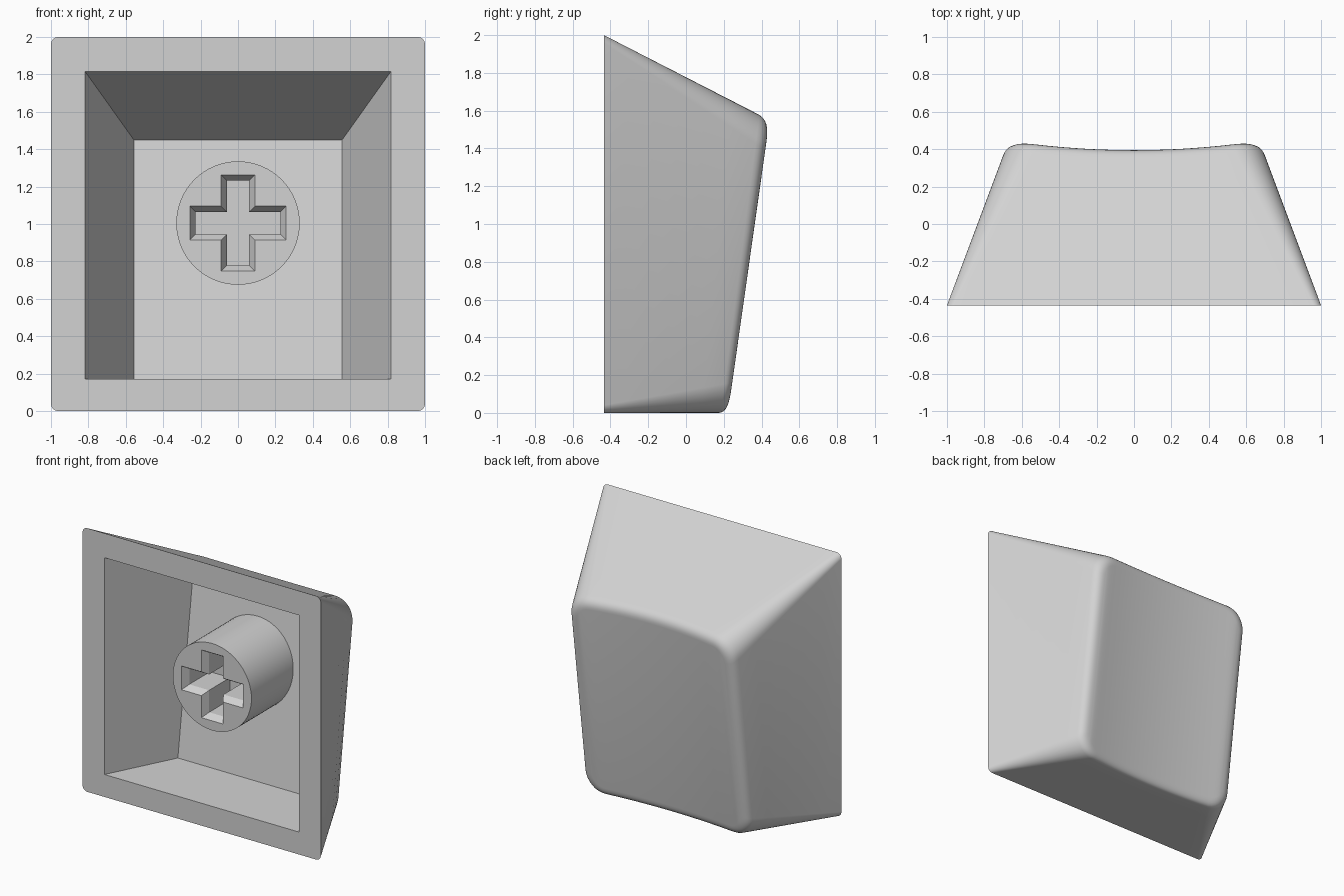
import bpy, bmesh
from math import cos, sin, pi
from mathutils import Vector

if "Cube" in bpy.data.objects:
    bpy.data.objects.remove(bpy.data.objects["Cube"], do_unlink=True)

GREY = (0.65, 0.65, 0.65, 1.0)
grey = bpy.data.materials.new("light_grey_plastic")
grey.use_nodes = True
grey.diffuse_color = GREY
grey.node_tree.nodes["Principled BSDF"].inputs["Base Color"].default_value = GREY

RIM_Y = -0.435       # open side of the cap
TOP_Z = 1.55         # upper edge of the touch surface
WALL_SLOPE = 0.518   # slope of the upper wall
FILLET = 0.06


def outline(half, low, high, radius, arc=8, cuts=16):
    """Rounded rectangle as (x, z) pairs; point i lies straight across from point -1-i."""
    cx, cz = half - radius, high - radius
    right = [(cx + radius * cos(a), cz + radius * sin(a))
             for a in (pi / 2 * i / arc for i in range(arc + 1))]
    middle = [(cx - 2 * cx * i / cuts, high) for i in range(1, cuts)]
    left = [(-x, z) for x, z in reversed(right)]
    upper = right + middle + left
    return upper + [(x, low + high - z) for x, z in reversed(upper)]


def dish_point(x, z):
    """Point on the tilted, scooped touch surface."""
    drop = 0.04 * max(0, 1 - (x / 0.6) ** 2)
    return Vector((x, 0.222 + 0.142 * z - drop, z + WALL_SLOPE * drop * z / TOP_Z))


def floor_y(z):
    """Depth of the cavity floor."""
    return 0.25 - 0.137 * (1.45 - z)


def add_ring(bm, points):
    return [bm.verts.new(p) for p in points]


def bridge(bm, a, b):
    n = len(a)
    for i in range(n):
        j = (i + 1) % n
        bm.faces.new((a[i], a[j], b[j], b[i]))


def cap_across(bm, ring):
    n = len(ring)
    for i in range(n // 2 - 1):
        bm.faces.new((ring[i], ring[i + 1], ring[n - 2 - i], ring[n - 1 - i]))


def finish(bm, name):
    bmesh.ops.remove_doubles(bm, verts=bm.verts[:], dist=0.0001)
    bmesh.ops.recalc_face_normals(bm, faces=bm.faces[:])
    mesh = bpy.data.meshes.new(name)
    bm.to_mesh(mesh)
    bm.free()
    obj = bpy.data.objects.new(name, mesh)
    bpy.context.collection.objects.link(obj)
    mesh.materials.append(grey)
    bpy.ops.object.select_all(action='DESELECT')
    obj.select_set(True)
    bpy.context.view_layer.objects.active = obj
    bpy.ops.object.shade_smooth_by_angle(angle=pi / 6)
    return obj


# Shell: cavity floor, cavity mouth, outer rim, tapered walls, rounded edge, scooped top
bm = bmesh.new()
floor = [Vector((x, floor_y(z), z)) for x, z in outline(0.557, 0.17, 1.45, 0)]
mouth = [Vector((x, RIM_Y, z)) for x, z in outline(0.817, 0.17, 1.815, 0)]
rim = [Vector((x, RIM_Y, z)) for x, z in outline(1, 0, 2, 0.04)]
edge = [dish_point(x, z) for x, z in outline(0.68, 0, TOP_Z, 0.16)]
inner = [dish_point(x, z) for x, z in
         outline(0.68 - FILLET, FILLET, TOP_Z - FILLET, 0.16 - FILLET)]
rings = [floor, mouth]
STEPS = 6
for s in range(STEPS + 1):
    t = 0.94 * s / STEPS
    rings.append([r.lerp(e, t) for r, e in zip(rim, edge)])
shoulder = rings[-1]
for s in range(1, STEPS + 1):
    t = s / STEPS
    rings.append([w.lerp(e, t).lerp(e.lerp(c, t), t)
                  for w, e, c in zip(shoulder, edge, inner)])
loops = [add_ring(bm, r) for r in rings]
for a, b in zip(loops, loops[1:]):
    bridge(bm, a, b)
cap_across(bm, loops[0])
cap_across(bm, loops[-1])
finish(bm, "cap_shell")


# Stem: round post with a chamfered cross-shaped socket
STEM_Z, STEM_Y, STEM_R = 1.005, -0.31, 0.33


def cross(reach, half, y):
    """Plus-shaped outline, built by turning one arm four times."""
    pts = []
    for k in range(4):
        c, s = round(cos(k * pi / 2)), round(sin(k * pi / 2))
        for u, v in ((reach, -half), (reach, half), (half, half)):
            pts.append((u * c - v * s, y, STEM_Z + u * s + v * c))
    return pts


bm = bmesh.new()
SEGMENTS = 64
circle = [(STEM_R * cos(2 * pi * i / SEGMENTS), STEM_Z + STEM_R * sin(2 * pi * i / SEGMENTS))
          for i in range(SEGMENTS)]
front = add_ring(bm, [(x, STEM_Y, z) for x, z in circle])
back = add_ring(bm, [(x, floor_y(z) + 0.03, z) for x, z in circle])
bridge(bm, front, back)
bm.faces.new(back)
socket = [add_ring(bm, cross(0.257, 0.09, STEM_Y)),
          add_ring(bm, cross(0.227, 0.06, STEM_Y + 0.05)),
          add_ring(bm, cross(0.227, 0.06, STEM_Y + 0.3))]
for a, b in zip(socket, socket[1:]):
    bridge(bm, a, b)
bm.faces.new(socket[-1])
open_edges = [e for e in bm.edges if e.is_boundary]
bmesh.ops.triangle_fill(bm, edges=open_edges, use_beauty=True, normal=(0, -1, 0))
finish(bm, "stem")
